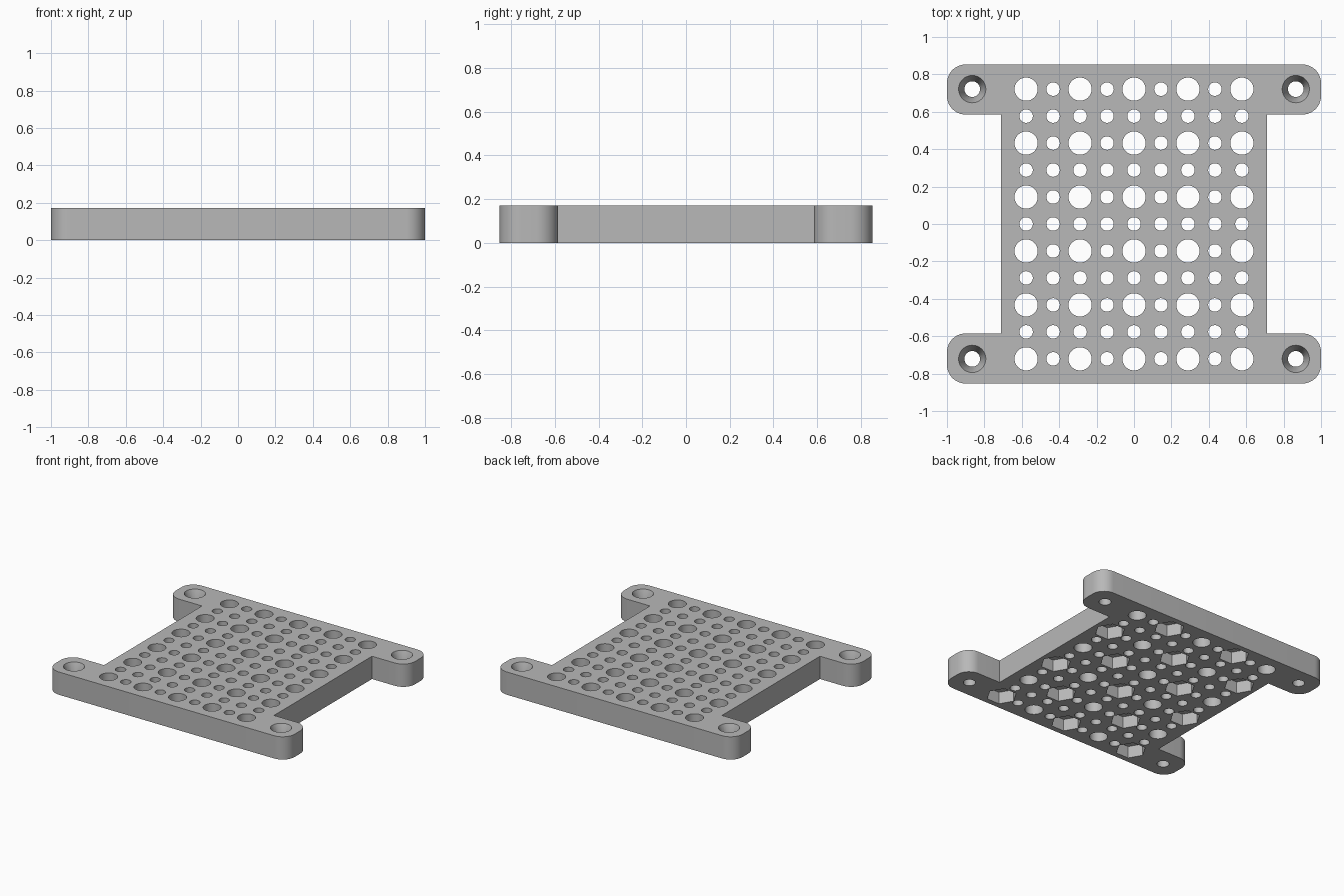
import bpy, bmesh, math
from mathutils import Matrix, Vector

if "Cube" in bpy.data.objects:
    bpy.data.objects.remove(bpy.data.objects["Cube"], do_unlink=True)

HEIGHT = 0.172
PITCH = 0.1442          # spacing of the hole grid
HALF_Y, BAR_Y, BODY_X, FILLET = 0.853, 0.585, 0.71, 0.1

grey = bpy.data.materials.new("light_grey")
grey.use_nodes = True
colour = (0.48, 0.48, 0.48, 1)
grey.diffuse_color = colour
grey.node_tree.nodes["Principled BSDF"].inputs["Base Color"].default_value = colour


def make_object(name, bm):
    bmesh.ops.recalc_face_normals(bm, faces=bm.faces)
    mesh = bpy.data.meshes.new(name)
    bm.to_mesh(mesh)
    bm.free()
    obj = bpy.data.objects.new(name, mesh)
    bpy.context.collection.objects.link(obj)
    return obj


def add_cone(bm, x, y, z0, z1, r0, r1, sides):
    bmesh.ops.create_cone(bm, cap_ends=True, segments=sides, radius1=r0, radius2=r1,
                          depth=z1 - z0, matrix=Matrix.Translation((x, y, (z0 + z1) / 2)))


def hexagon_prism(bm, x, y, z0, z1, radius):
    # corners point along x
    ring = [bm.verts.new((x + radius * math.cos(a), y + radius * math.sin(a), z0))
            for a in (math.radians(60 * i) for i in range(6))]
    extrude_up(bm, bm.faces.new(ring), z1 - z0)


def extrude_up(bm, face, height):
    new = bmesh.ops.extrude_face_region(bm, geom=[face], use_keep_orig=True)["geom"]
    verts = [v for v in new if isinstance(v, bmesh.types.BMVert)]
    bmesh.ops.translate(bm, verts=verts, vec=(0, 0, height))


def arc(cx, cy, start):
    return [(cx + FILLET * math.cos(math.radians(start + 9 * i)),
             cy + FILLET * math.sin(math.radians(start + 9 * i))) for i in range(11)]


# Plate outline: one quarter, mirrored into four
quarter = [(BODY_X, BAR_Y)]
quarter += arc(1 - FILLET, BAR_Y + FILLET, -90)
quarter += arc(1 - FILLET, HALF_Y - FILLET, 0)
outline = []
for sx, sy in ((1, 1), (-1, 1), (-1, -1), (1, -1)):
    part = [(sx * x, sy * y, 0) for x, y in quarter]
    outline += part if sx * sy > 0 else part[::-1]
bm = bmesh.new()
extrude_up(bm, bm.faces.new([bm.verts.new(p) for p in outline]), HEIGHT)
plate = make_object("mounting_plate", bm)
plate.data.materials.append(grey)

holes, pockets, sinks = bmesh.new(), bmesh.new(), bmesh.new()

# Hole grid: wide holes on every second row and column, hex pockets beneath alternate ones
for col in range(9):
    for row in range(11):
        x, y = (col - 4) * PITCH, (row - 5) * PITCH
        wide = col % 2 == 0 and row % 2 == 0
        radius = 0.062 if wide else 0.036
        add_cone(holes, x, y, -0.1, HEIGHT + 0.1, radius, radius, 32)
        if wide and (col + row) % 4 == 0:
            hexagon_prism(pockets, x, y, -0.1, 0.09, 0.105)

# Countersunk screw holes in the ears
for x in (-0.865, 0.865):
    for y in (-5 * PITCH, 5 * PITCH):
        add_cone(holes, x, y, -0.1, HEIGHT + 0.1, 0.042, 0.042, 32)
        add_cone(sinks, x, y, HEIGHT - 0.12, HEIGHT + 0.12, 0.0265, 0.1195, 32)

bpy.ops.object.select_all(action='DESELECT')
plate.select_set(True)
bpy.context.view_layer.objects.active = plate
for name, cutter_bm in (("hole_cutter", holes), ("pocket_cutter", pockets),
                        ("countersink_cutter", sinks)):
    cutter = make_object(name, cutter_bm)
    cutter.hide_render = True
    cut = plate.modifiers.new(name, 'BOOLEAN')
    cut.operation = 'DIFFERENCE'
    cut.solver = 'EXACT'
    cut.object = cutter
    bpy.ops.object.modifier_apply(modifier=cut.name)
    bpy.data.objects.remove(cutter, do_unlink=True)

bpy.ops.object.shade_smooth_by_angle(angle=math.radians(30))
